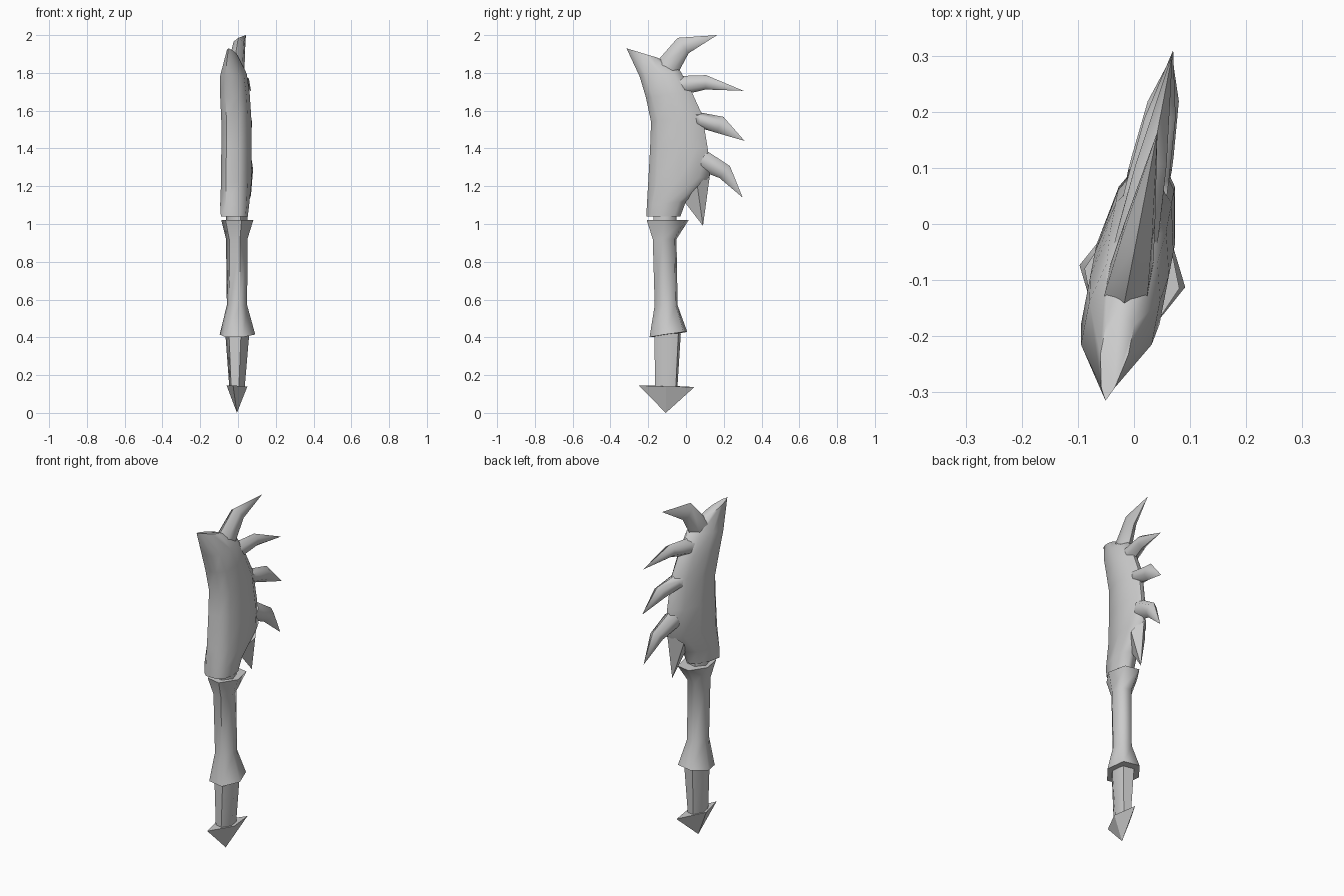
import bpy, math
from mathutils import Vector

cube = bpy.data.objects.get("Cube")
if cube:
    bpy.data.objects.remove(cube, do_unlink=True)

bone = bpy.data.materials.new("grey_bone")
bone.use_nodes = True
bone.diffuse_color = (0.6, 0.6, 0.6, 1)
bone.node_tree.nodes["Principled BSDF"].inputs["Base Color"].default_value = (0.6, 0.6, 0.6, 1)


def place(u, y, z):
    """u is the offset from the slanted blade plane."""
    return Vector((u + 0.01 + 0.193 * y, y, z))


def loft(name, rings, angle=45):
    """Skin a list of equal rings and cap both ends."""
    n = len(rings[0])
    verts = [p for ring in rings for p in ring]
    faces = [(r * n + i, r * n + (i + 1) % n, (r + 1) * n + (i + 1) % n, (r + 1) * n + i)
             for r in range(len(rings) - 1) for i in range(n)]
    faces += [tuple(reversed(range(n))), tuple(range(len(verts) - n, len(verts)))]
    mesh = bpy.data.meshes.new(name)
    mesh.from_pydata(verts, [], faces)
    mesh.materials.append(bone)
    obj = bpy.data.objects.new(name, mesh)
    bpy.context.collection.objects.link(obj)
    bpy.ops.object.select_all(action="DESELECT")
    obj.select_set(True)
    bpy.context.view_layer.objects.active = obj
    bpy.ops.object.mode_set(mode="EDIT")
    bpy.ops.mesh.select_all(action="SELECT")
    bpy.ops.mesh.remove_doubles(threshold=0.0005)
    bpy.ops.mesh.normals_make_consistent(inside=False)
    bpy.ops.object.mode_set(mode="OBJECT")
    bpy.ops.object.shade_smooth_by_angle(angle=math.radians(angle))
    return obj


# Blade: front and back edge of each row, with a thickness factor
section = [(0, 0.035), (0.14, 0.07), (0.5, 0.07), (0.82, 0.05), (1, 0.012)]
rows = [(-0.21, 1.04, -0.03, 1.04, 0.93), (-0.207, 1.1, 0.0, 1.12, 1),
        (-0.2, 1.22, 0.125, 1.25, 1), (-0.19, 1.4, 0.115, 1.4, 1),
        (-0.185, 1.54, 0.085, 1.58, 1), (-0.212, 1.67, 0.03, 1.7, 1),
        (-0.245, 1.78, -0.03, 1.81, 0.9)]


def blade_ring(yf, zf, yb, zb, k):
    def side(s, pts):
        return [place(s * w * k, yf + (yb - yf) * t, zf + (zb - zf) * t) for t, w in pts]
    return side(1, section) + side(-1, section[::-1])


tip_section = [(0, 0), (0.14, 0.012), (0.5, 0.025), (0.82, 0.025), (1, 0.01)]
tip = [place(s * w, -0.315 + 0.165 * t, 1.93 - 0.05 * t)
       for s, pts in ((1, tip_section), (-1, tip_section[::-1])) for t, w in pts]
loft("blade", [blade_ring(*r) for r in rows] + [tip], 50)

# Barb hanging from the lower back of the blade
barb_base = [place(0, -0.01, 1.12), place(0.05, 0.06, 1.2), place(0, 0.128, 1.27), place(-0.05, 0.06, 1.2)]
loft("blade_barb", [barb_base, [place(0, 0.09, 0.99)] * 4], 30)


# Claws: oval rings that bend once and end in a point
def claw(name, base, r0, knee, r1, end):
    b, k, e = Vector(base), Vector(knee), Vector(end)

    def ring(c, d, r, thick):
        d = d.normalized()
        pts = []
        for i in range(6):
            a = math.tau * i / 6
            v = math.cos(a) * r
            pts.append(place(math.sin(a) * thick, c.x - d.y * v, c.y + d.x * v))
        return pts
    bend = (k - b).normalized() + (e - k).normalized()
    root = b - (k - b).normalized() * 0.03
    loft(name, [ring(root, k - b, r0, 0.045), ring(b, k - b, r0 * 0.95, 0.043),
                ring(k, bend, r1, 0.032), [place(0, e.x, e.y)] * 6], 60)


claw("claw_top", (-0.09, 1.84), 0.065, (-0.015, 1.945), 0.05, (0.165, 2.0))
claw("claw_upper", (-0.01, 1.735), 0.052, (0.105, 1.75), 0.038, (0.305, 1.705))
claw("claw_middle", (0.075, 1.55), 0.042, (0.18, 1.525), 0.046, (0.31, 1.44))
claw("claw_lower", (0.11, 1.325), 0.055, (0.205, 1.275), 0.042, (0.3, 1.14))


# Handle pieces: stacked six-sided rings
def handle(name, levels):
    rings = []
    for z, rx, ry, cy, tilt in levels:
        rings.append([])
        for i in range(6):
            a = math.tau * i / 6
            u, v = rx * math.cos(a), ry * math.sin(a) / math.sin(math.pi / 3)
            rings[-1].append(place(u + 0.005, cy + v - 0.2 * u, z + tilt * v))
    loft(name, rings, 62)


handle("lower_shaft", [(0.13, 0.042, 0.055, -0.105, 0), (0.42, 0.066, 0.063, -0.097, 0)])
handle("grip", [(0.415, 0.098, 0.09, -0.093, 0.15), (0.57, 0.056, 0.055, -0.105, 0),
                (0.92, 0.059, 0.057, -0.113, 0), (1.02, 0.088, 0.102, -0.097, 0)])
handle("blade_tenon", [(1.0, 0.06, 0.055, -0.11, 0), (1.07, 0.06, 0.055, -0.11, 0)])

# Pommel: flat-topped diamond spike
pommel_top = [place(0.06, -0.105, 0.14), place(0.012, 0.045, 0.137),
              place(-0.05, -0.105, 0.145), place(0.012, -0.25, 0.145)]
loft("pommel_spike", [[place(0.005, -0.107, 0)] * 4, pommel_top], 20)
